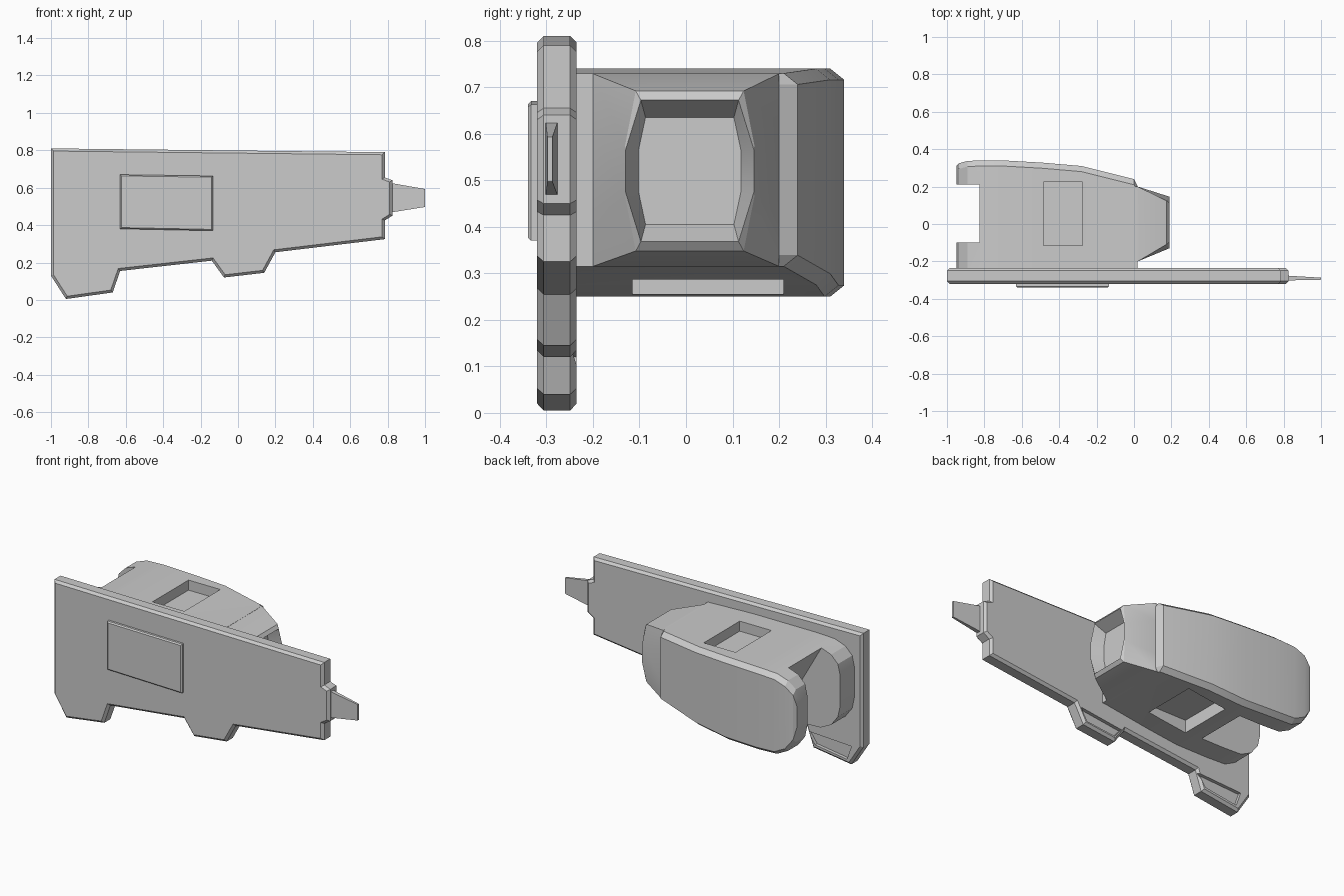
import bpy, bmesh, math

old = bpy.data.objects.get("Cube")
if old:
    bpy.data.objects.remove(old, do_unlink=True)

grey = bpy.data.materials.new("plain_grey")
grey.use_nodes = True
grey.diffuse_color = (0.6, 0.6, 0.6, 1)
grey.node_tree.nodes["Principled BSDF"].inputs["Base Color"].default_value = (0.6, 0.6, 0.6, 1)


def loft(name, rings, bevel=0.0, caps=()):
    """Skin a list of equal-length rings; optionally chamfer the rim of chosen caps."""
    bm = bmesh.new()
    loops = [[bm.verts.new(p) for p in ring] for ring in rings]
    n = len(loops[0])
    for a, b in zip(loops, loops[1:]):
        for i in range(n):
            j = (i + 1) % n
            bm.faces.new((a[i], a[j], b[j], b[i]))
    ends = [bm.faces.new(loops[0][::-1]), bm.faces.new(loops[-1])]
    bmesh.ops.recalc_face_normals(bm, faces=bm.faces[:])
    if bevel:
        edges = [e for c in caps for e in ends[c].edges]
        bmesh.ops.bevel(bm, geom=edges, offset=bevel, segments=1, affect='EDGES')
    mesh = bpy.data.meshes.new(name)
    bm.to_mesh(mesh)
    bm.free()
    mesh.materials.append(grey)
    obj = bpy.data.objects.new(name, mesh)
    bpy.context.collection.objects.link(obj)
    return obj


def prism(name, outline, y0, y1, bevel=0.0, caps=()):
    """Extrude an x-z outline along y."""
    return loft(name, [[(x, y, z) for x, z in outline] for y in (y0, y1)], bevel, caps)


def box_outline(x0, x1, z0, z1):
    return [(x0, z0), (x1, z0), (x1, z1), (x0, z1)]


def cut(obj, cutters):
    """Subtract the cutters for good and delete them."""
    for c in cutters:
        c.hide_render = True
        mod = obj.modifiers.new("cut", 'BOOLEAN')
        mod.operation = 'DIFFERENCE'
        mod.solver = 'EXACT'
        mod.object = c
    bpy.context.view_layer.update()
    graph = bpy.context.evaluated_depsgraph_get()
    mesh = bpy.data.meshes.new_from_object(obj.evaluated_get(graph))
    obj.modifiers.clear()
    obj.data = mesh
    for c in cutters:
        bpy.data.objects.remove(c, do_unlink=True)


# Flat mounting plate with two lower tabs
FRONT, BACK = -0.32, -0.235
plate = prism("mounting_plate", [
    (-1, 0.81), (0.785, 0.79), (0.785, 0.655), (0.825, 0.64), (0.825, 0.45),
    (0.785, 0.425), (0.785, 0.325), (0.2, 0.255), (0.14, 0.145), (-0.075, 0.12),
    (-0.14, 0.21), (-0.63, 0.155), (-0.67, 0.04), (-0.92, 0.005), (-1, 0.13)],
    FRONT, BACK, 0.014, (0, 1))

# Shallow insets on the back of the tabs
tabs = [[(-0.64, 0.135), (-0.93, 0.12), (-0.9, 0.035), (-0.69, 0.065)],
        [(-0.11, 0.2), (0.165, 0.235), (0.125, 0.165), (-0.065, 0.145)]]
cut(plate, [prism("tab_cutter", t, BACK - 0.02, BACK + 0.02) for t in tabs])

# Raised panel on the front
prism("front_panel", [(-0.63, 0.67), (-0.135, 0.663), (-0.135, 0.37), (-0.63, 0.38)],
      -0.34, FRONT + 0.01, 0.007, (0,))

# Tapered tongue on the plate end
loft("end_tongue", [[(x, y0, z0), (x, y1, z0), (x, y1, z1), (x, y0, z1)]
                    for x, y0, y1, z0, z1 in ((0.8, -0.302, -0.275, 0.465, 0.628),
                                              (1.0, -0.298, -0.287, 0.497, 0.593))])

# Rear housing: x, bottom, top, outer side
stations = [(-0.95, 0.42, 0.60, 0.31), (-0.935, 0.35, 0.665, 0.325),
            (-0.89, 0.29, 0.71, 0.337), (-0.82, 0.255, 0.735, 0.34),
            (-0.7, 0.25, 0.74, 0.34), (-0.49, 0.25, 0.74, 0.328),
            (-0.28, 0.275, 0.74, 0.31), (0, 0.315, 0.73, 0.24), (0.02, 0.315, 0.73, 0.2)]
C = 0.03
housing = loft("housing", [
    [(x, BACK - 0.01, lo), (x, BACK - 0.01, hi), (x, y - C, hi), (x, y, hi - C * 0.8),
     (x, y, lo + C * 0.8), (x, y - C, lo)] for x, lo, hi, y in stations])

# Sloped slot between the two end arms, and the top and bottom pockets
slot = prism("slot_cutter", [(-1.1, 0.1), (-0.46, 0.1), (-0.55, 0.25), (-0.83, 0.74),
                             (-0.89, 0.85), (-1.1, 0.85)], -0.1, 0.21)
top_pocket = prism("top_cutter", box_outline(-0.485, -0.275, 0.68, 0.9), -0.115, 0.225)
bottom_pocket = prism("bottom_cutter", box_outline(-0.45, -0.2, 0.1, 0.33), -0.115, 0.21)
cut(housing, [slot, top_pocket, bottom_pocket])

# Tapered nozzle with a recessed opening, built from eight-sided rings
mid_y, mid_z = 0.008, 0.52


def nozzle_ring(y, z, side, half, x, x_flat, cy=mid_y, cz=mid_z):
    """Flat top and bottom of half-width y; sides bulge out to side."""
    quarter = [(side, half, x), (y, z, x_flat)]
    ring = [(cy + a, cz + b, d) for a, b, d in quarter]
    ring += [(cy - a, cz + b, d) for a, b, d in quarter[::-1]]
    ring += [(cy - a, cz - b, d) for a, b, d in quarter]
    ring += [(cy + a, cz - b, d) for a, b, d in quarter[::-1]]
    return [(d, a, b) for a, b, d in ring]


loft("nozzle", [
    nozzle_ring(0.2, 0.207, 0.2, 0.1, 0.0, 0.0, 0.0, 0.522),
    nozzle_ring(0.2, 0.207, 0.2, 0.1, 0.02, 0.02, 0.0, 0.522),
    nozzle_ring(0.116, 0.172, 0.139, 0.055, 0.186, 0.175),
    nozzle_ring(0.105, 0.152, 0.138, 0.045, 0.19, 0.19),
    nozzle_ring(0.095, 0.115, 0.11, 0.045, 0.12, 0.12)])

# Crisp shading with softly rounded arm ends
for obj in bpy.context.collection.objects:
    if obj.type == 'MESH':
        bpy.ops.object.select_all(action='DESELECT')
        obj.select_set(True)
        bpy.context.view_layer.objects.active = obj
        bpy.ops.object.shade_smooth_by_angle(angle=math.radians(20))
